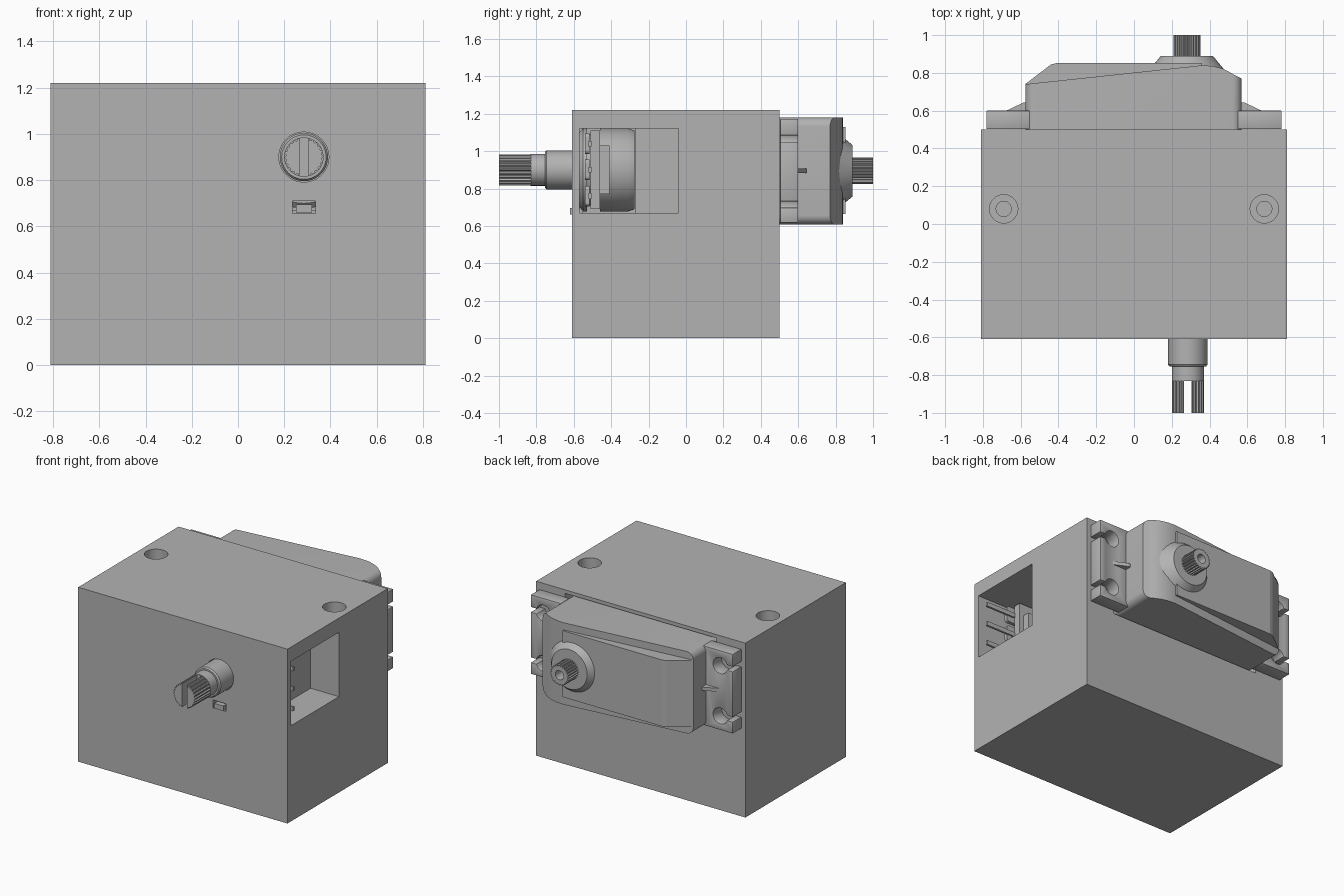
import bpy, bmesh, math
from mathutils import Vector

if "Cube" in bpy.data.objects:
    bpy.data.objects.remove(bpy.data.objects["Cube"])

grey = bpy.data.materials.new("plain grey")
grey.use_nodes = True
grey.diffuse_color = (0.45, 0.45, 0.45, 1)
grey.node_tree.nodes["Principled BSDF"].inputs["Base Color"].default_value = (0.45, 0.45, 0.45, 1)


def finish(name, bm):
    bmesh.ops.recalc_face_normals(bm, faces=bm.faces)
    mesh = bpy.data.meshes.new(name)
    bm.to_mesh(mesh)
    bm.free()
    obj = bpy.data.objects.new(name, mesh)
    bpy.context.collection.objects.link(obj)
    mesh.materials.append(grey)
    return obj


def activate(obj):
    bpy.ops.object.select_all(action='DESELECT')
    obj.select_set(True)
    bpy.context.view_layer.objects.active = obj


def smooth(obj):
    activate(obj)
    bpy.ops.object.shade_smooth_by_angle(angle=math.radians(30))
    return obj


def prism(name, pts, axis, lo, hi):
    """Extrude an outline: (x, y) points along z, or (x, z) points along y."""
    bm = bmesh.new()
    place = (lambda u, v, t: (u, v, t)) if axis == 'z' else (lambda u, v, t: (u, t, v))
    ends = [[bm.verts.new(place(u, v, t)) for u, v in pts] for t in (lo, hi)]
    for ring in ends:
        bm.faces.new(ring)
    for i in range(len(pts)):
        j = (i + 1) % len(pts)
        bm.faces.new((ends[0][i], ends[0][j], ends[1][j], ends[1][i]))
    return finish(name, bm)


def block(name, x0, x1, y0, y1, z0, z1):
    return prism(name, [(x0, y0), (x1, y0), (x1, y1), (x0, y1)], 'z', z0, z1)


def circle(cx, cy, r, n=48):
    return [(cx + r * math.cos(math.tau * i / n), cy + r * math.sin(math.tau * i / n)) for i in range(n)]


def gear(cx, cy, r, depth, teeth):
    pts = []
    for i in range(teeth * 4):
        a, rad = math.tau * i / (teeth * 4), r if i % 4 < 2 else r - depth
        pts.append((cx + rad * math.cos(a), cy + rad * math.sin(a)))
    return pts


def lathe(name, cx, cz, profile, n=64):
    """Revolve (radius, y) points about an axis along y, with capped ends."""
    bm = bmesh.new()
    rings = [[bm.verts.new((x, y, z)) for x, z in circle(cx, cz, r, n)] for r, y in profile]
    for a, b in zip(rings, rings[1:]):
        for i in range(n):
            j = (i + 1) % n
            bm.faces.new((a[i], a[j], b[j], b[i]))
    bm.faces.new(rings[0])
    bm.faces.new(rings[-1])
    return smooth(finish(name, bm))


def boolean(obj, *cutters, op='DIFFERENCE'):
    for cutter in cutters:
        activate(obj)
        mod = obj.modifiers.new("cut", 'BOOLEAN')
        mod.operation, mod.solver, mod.object = op, 'EXACT', cutter
        bpy.ops.object.modifier_apply(modifier=mod.name)
        bpy.data.objects.remove(cutter)
    return obj


def bevel(obj, width, segments=3):
    activate(obj)
    mod = obj.modifiers.new("round", 'BEVEL')
    mod.width, mod.segments, mod.limit_method = width, segments, 'ANGLE'
    bpy.ops.object.modifier_apply(modifier=mod.name)
    return smooth(obj)


def rounded(x0, x1, z0, z1, r, n=8):
    pts = []
    for k, (cx, cz) in enumerate([(x1 - r, z1 - r), (x0 + r, z1 - r), (x0 + r, z0 + r), (x1 - r, z0 + r)]):
        for i in range(n + 1):
            a = math.pi / 2 * (k + i / n)
            pts.append((cx + r * math.cos(a), cz + r * math.sin(a)))
    return pts


AX, AZ = 0.285, 0.9      # shared shaft axis

# Housing with side pocket, rear recess, screw holes and front openings
housing = block("housing", -0.81, 0.81, -0.61, 0.5, 0, 1.22)
boolean(housing,
        block("c", 0.59, 0.9, -0.57, -0.04, 0.67, 1.12),
        block("c", 0.05, 0.7, -0.57, -0.27, 0.67, 1.12),
        block("c", -0.585, 0.585, 0.4, 0.6, 0.6, 1.195),
        block("c", 0.235, 0.335, -0.7, -0.5, 0.655, 0.71),
        prism("c", circle(AX, AZ, 0.108), 'y', -0.7, -0.5))
for x in (-0.69, 0.69):
    boolean(housing, prism("c", circle(x, 0.08, 0.075), 'z', 0.9, 1.3),
            prism("c", circle(x, 0.08, 0.04), 'z', 0.6, 1.0))
smooth(housing)

# Rotary control: can, terminal board, lugs, locating tab
lathe("control_can", AX, AZ, [(0.2, -0.57), (0.222, -0.55), (0.222, -0.53), (0.19, -0.53), (0.19, -0.46),
                              (0.222, -0.46), (0.222, -0.31), (0.21, -0.275)])
block("terminal_board", AX, 0.56, -0.51, -0.46, 0.69, 1.11)
block("board_backing", AX, 0.53, -0.46, -0.41, 0.77, 1.03)
for i in (-1, 0, 1):
    z = AZ + 0.14 * i
    block("terminal_pin", 0.54, 0.79, -0.52, -0.505, z - 0.015, z + 0.015)
    lug = prism("terminal_lug", rounded(0.5, 0.62, z - 0.055, z + 0.055, 0.02), 'y', -0.54, -0.515)
    boolean(lug, prism("c", circle(0.58, z, 0.018, 16), 'y', -0.6, -0.5))
block("locating_tab", 0.25, 0.32, -0.62, -0.55, 0.66, 0.695)

# Control shaft: bushing, neck and slotted knurled end
lathe("shaft_bushing", AX, AZ, [(0.104, -0.56), (0.104, -0.745), (0.096, -0.755)])
lathe("shaft_neck", AX, AZ, [(0.085, -0.74), (0.085, -0.83)])
knurl = prism("shaft_knurl", gear(AX, AZ, 0.085, 0.008, 24), 'y', -1.0, -0.83)
boolean(knurl, block("c", AX - 0.02, AX + 0.02, -1.1, -0.832, 0.7, 1.1))

# Servo case: side profile trimmed to a rounded outline
case = prism("servo_case", [(-0.575, 0.42), (0.57, 0.42), (0.57, 0.77), (0.535, 0.787), (0.505, 0.805),
                            (0.47, 0.822), (0.42, 0.836), (0.36, 0.84), (-0.575, 0.74)], 'z', 0.5, 1.3)
boolean(case, prism("c", rounded(-0.575, 0.57, 0.607, 1.18, 0.05), 'y', 0.3, 1.0), op='INTERSECT')
smooth(case)
prism("case_plateau", [(-0.574, 0.7), (0.36, 0.7), (0.36, 0.852), (-0.41, 0.852), (-0.44, 0.844),
                       (-0.574, 0.742)], 'z', 0.665, 1.13)

# Mounting ears with keyhole slots and a centre rib
for side, s in (("left", 1), ("right", -1)):
    x0, x1 = sorted((s * 0.55, s * 0.782))
    ear = block(side + "_ear", x0, x1, 0.503, 0.6, 0.617, 1.172)
    for z in (0.715, 1.067):
        h0, h1 = sorted((s * 0.69, s * 0.9))
        boolean(ear, prism("c", circle(s * 0.685, z, 0.055, 32), 'y', 0.4, 0.7),
                block("c", h0, h1, 0.4, 0.7, z - 0.017, z + 0.017))
    bevel(ear, 0.01, 2)
    prism(side + "_rib", [(s * 0.55, 0.59), (s * 0.55, 0.643), (s * 0.585, 0.643), (s * 0.68, 0.598),
                          (s * 0.68, 0.59)], 'z', 0.882, 0.906)

# Output boss and splined output shaft
lathe("output_boss", 0.28, 0.895, [(0.22, 0.79), (0.142, 0.885), (0.138, 0.89), (0.075, 0.89)])
spline = prism("output_spline", gear(0.28, 0.895, 0.071, 0.008, 24), 'y', 0.85, 1.0)
smooth(boolean(spline, prism("c", circle(0.28, 0.895, 0.032, 24), 'y', 0.9, 1.1)))
